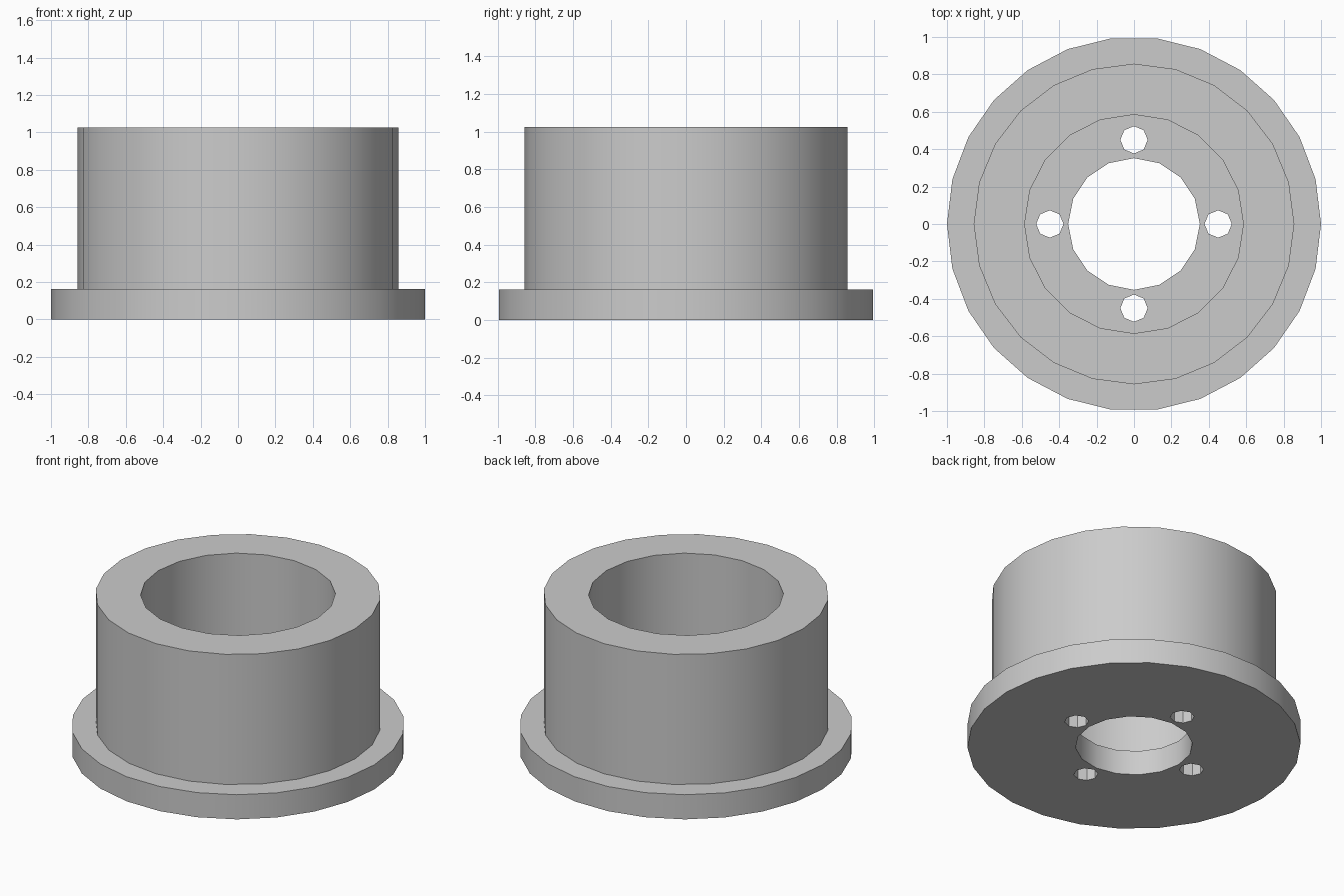
import bpy
import bmesh
from math import cos, sin, pi, radians

cube = bpy.data.objects.get("Cube")
if cube:
    bpy.data.objects.remove(cube, do_unlink=True)

# One plain grey for the whole part
GREY = (0.6, 0.6, 0.6, 1.0)
grey = bpy.data.materials.new("plain_grey")
grey.use_nodes = True
grey.diffuse_color = GREY
grey.node_tree.nodes["Principled BSDF"].inputs["Base Color"].default_value = GREY


def add_loop(bm, radius, sides, cx=0.0, cy=0.0):
    """Closed polygon outline with its first corner on +x."""
    verts = []
    for i in range(sides):
        a = 2 * pi * i / sides
        verts.append(bm.verts.new((cx + radius * cos(a), cy + radius * sin(a), 0)))
    return [bm.edges.new((verts[i - 1], verts[i])) for i in range(sides)]


def pierced_disc(name, loops, bottom, top):
    """Fill an outline with holes, then extrude it to a solid."""
    bm = bmesh.new()
    edges = []
    for loop in loops:
        edges += add_loop(bm, *loop)
    bmesh.ops.triangle_fill(bm, edges=edges, use_beauty=True, normal=(0, 0, 1))
    ext = bmesh.ops.extrude_face_region(bm, geom=bm.faces[:], use_keep_orig=True)
    raised = [g for g in ext["geom"] if isinstance(g, bmesh.types.BMVert)]
    bmesh.ops.translate(bm, verts=raised, vec=(0, 0, top - bottom))
    bmesh.ops.translate(bm, verts=bm.verts[:], vec=(0, 0, bottom))
    bmesh.ops.recalc_face_normals(bm, faces=bm.faces[:])
    mesh = bpy.data.meshes.new(name)
    bm.to_mesh(mesh)
    bm.free()
    mesh.materials.append(grey)
    obj = bpy.data.objects.new(name, mesh)
    bpy.context.collection.objects.link(obj)
    bpy.ops.object.select_all(action="DESELECT")
    obj.select_set(True)
    bpy.context.view_layer.objects.active = obj
    bpy.ops.object.shade_smooth_by_angle(angle=radians(30))
    return obj


FLANGE_TOP = 0.163
HEIGHT = 1.025
BOLT_CIRCLE = 0.45

# Base flange: centre hole and four bolt holes
bolt_holes = [(0.073, 8, BOLT_CIRCLE * x, BOLT_CIRCLE * y)
              for x, y in ((1, 0), (0, 1), (-1, 0), (0, -1))]
pierced_disc("base_flange", [(1.0, 26), (0.352, 16)] + bolt_holes, 0, FLANGE_TOP)

# Thick-walled collar standing on the flange
pierced_disc("collar", [(0.857, 24), (0.585, 20)], FLANGE_TOP, HEIGHT)
